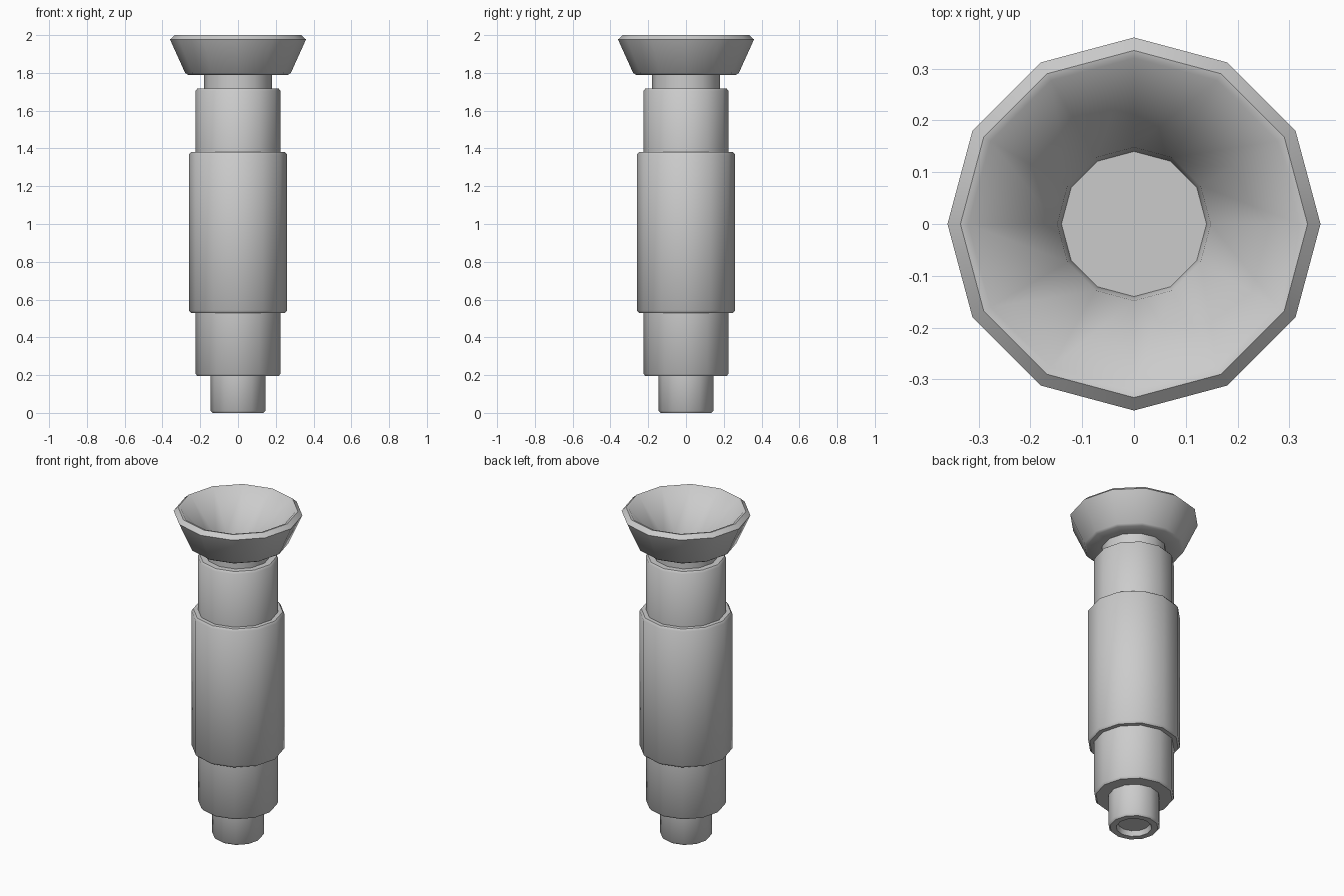
import bpy, bmesh, math

if "Cube" in bpy.data.objects:
    bpy.data.objects.remove(bpy.data.objects["Cube"])

SIDES = 12


def lathe(name, profile, cap_start=False, cap_end=False):
    """Spin a (radius, z) profile around the z axis."""
    bm = bmesh.new()
    rings = []
    for r, z in profile:
        rings.append([bm.verts.new((r * math.cos(2 * math.pi * i / SIDES),
                                    r * math.sin(2 * math.pi * i / SIDES), z))
                      for i in range(SIDES)])
    for a, b in zip(rings, rings[1:]):
        for i in range(SIDES):
            j = (i + 1) % SIDES
            bm.faces.new((a[i], a[j], b[j], b[i]))
    if cap_start:
        bm.faces.new(rings[0][::-1])
    if cap_end:
        bm.faces.new(rings[-1])
    mesh = bpy.data.meshes.new(name)
    bm.to_mesh(mesh)
    bm.free()
    ob = bpy.data.objects.new(name, mesh)
    bpy.context.collection.objects.link(ob)
    bpy.ops.object.select_all(action='DESELECT')
    ob.select_set(True)
    bpy.context.view_layer.objects.active = ob
    bpy.ops.object.shade_smooth_by_angle(angle=math.radians(40))
    return ob


# Bottom stub with a shallow recess underneath
lathe("bottom_stub", [(0.09, 0.03), (0.10, 0.0), (0.135, 0.0),
                      (0.145, 0.012), (0.145, 0.195)], cap_start=True)

# Lower collar
lathe("lower_collar", [(0.145, 0.195), (0.215, 0.195),
                       (0.225, 0.207), (0.225, 0.53)])

# Wide main barrel
lathe("main_barrel", [(0.225, 0.53), (0.25, 0.53), (0.26, 0.543),
                      (0.26, 1.367), (0.25, 1.38), (0.225, 1.38)])

# Upper collar and narrow neck
lathe("upper_collar", [(0.225, 1.38), (0.225, 1.705),
                       (0.215, 1.717), (0.18, 1.717)])
lathe("neck", [(0.18, 1.717), (0.18, 1.79)])

# Flared cup with a funnel inside and a flat floor
lathe("flared_cup", [(0.18, 1.79), (0.265, 1.79), (0.28, 1.80),
                     (0.36, 1.977), (0.335, 2.0), (0.32, 1.997),
                     (0.148, 1.79), (0.14, 1.74)], cap_end=True)
